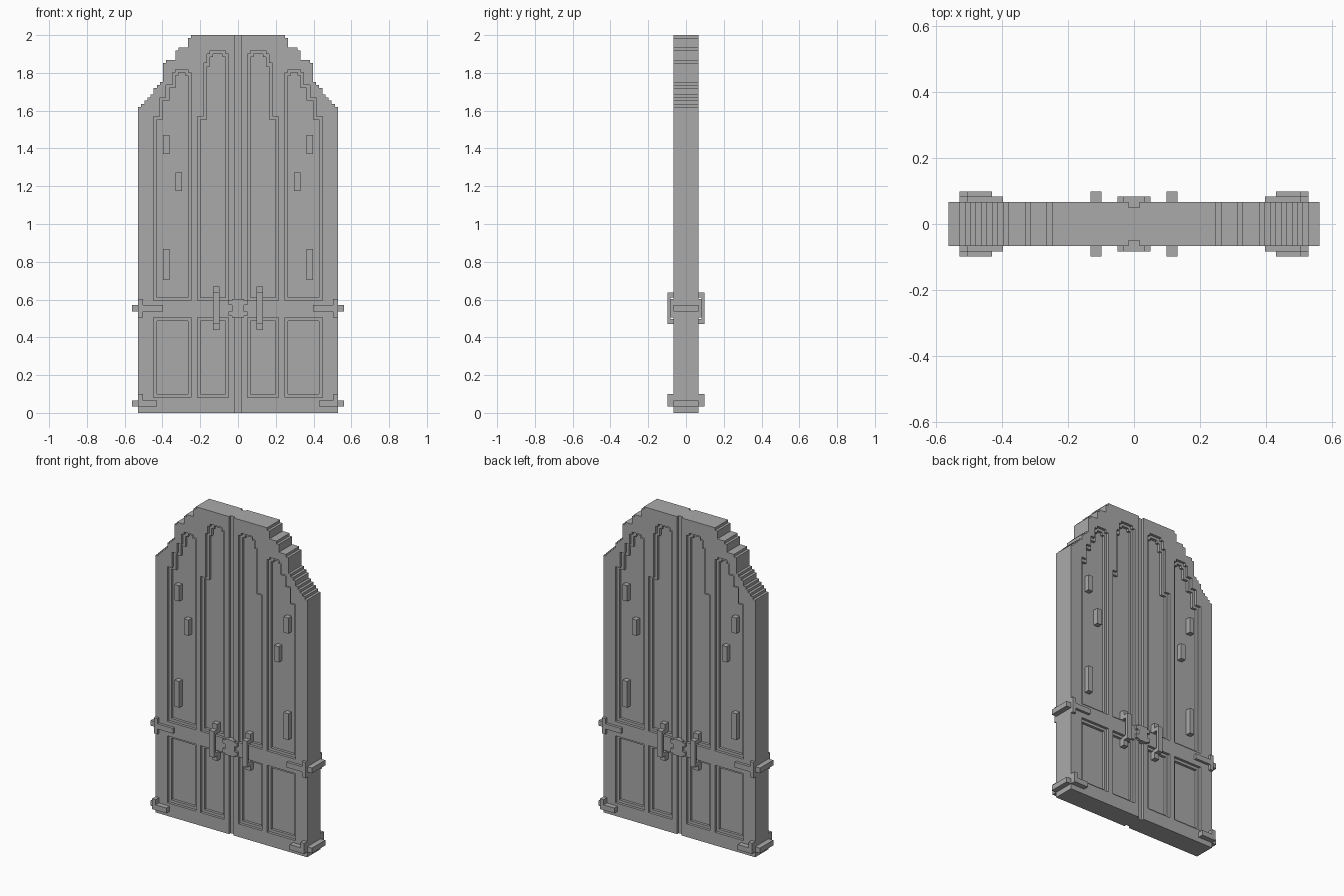
import bpy
import bmesh

U = 2 / 121  # one step of the stepped design

if "Cube" in bpy.data.objects:
    bpy.data.objects.remove(bpy.data.objects["Cube"], do_unlink=True)

stone = bpy.data.materials.new("plain_grey")
stone.use_nodes = True
GREY = (0.4, 0.4, 0.4, 1)
stone.diffuse_color = GREY
stone.node_tree.nodes["Principled BSDF"].inputs["Base Color"].default_value = GREY


def finish(name, bm):
    bmesh.ops.recalc_face_normals(bm, faces=bm.faces)
    bmesh.ops.scale(bm, vec=(U, U, U), verts=bm.verts)
    mesh = bpy.data.meshes.new(name)
    bm.to_mesh(mesh)
    bm.free()
    mesh.materials.append(stone)
    obj = bpy.data.objects.new(name, mesh)
    bpy.context.collection.objects.link(obj)
    return obj


def stepped_outline(bottom, steps, inset=0):
    """Outline of stacked bands, each given as (left, right, top)."""
    right, left, z = [], [], bottom + inset
    for x0, x1, top in steps:
        x0, x1, top = x0 + inset, x1 - inset, top - inset
        right += [(x1, z), (x1, top)]
        left += [(x0, z), (x0, top)]
        z = top
    points = []
    for p in right + left[::-1]:
        if p not in points:
            points.append(p)
    return points


def add_prism(bm, outline, y0, y1):
    face = bm.faces.new([bm.verts.new((x, y0, z)) for x, z in outline])
    new = bmesh.ops.extrude_face_region(bm, geom=[face])["geom"]
    verts = [v for v in new if isinstance(v, bmesh.types.BMVert)]
    bmesh.ops.translate(bm, vec=(0, y1 - y0, 0), verts=verts)


def part(name, boxes, mirror_x=True, mirror_y=True):
    """Boxes (x0, x1, y0, y1, z0, z1) repeated across the chosen axes."""
    bm = bmesh.new()
    for x0, x1, y0, y1, z0, z1 in boxes:
        for sx in ((1, -1) if mirror_x else (1,)):
            for sy in ((1, -1) if mirror_y else (1,)):
                outline = [(sx * x0, z0), (sx * x1, z0), (sx * x1, z1), (sx * x0, z1)]
                add_prism(bm, outline, sy * y0, sy * y1)
    return finish(name, bm)


# Door slab with a stepped arch
arch = [(32, 98), (31, 99), (30, 100), (29, 101), (28, 102), (27, 104), (26, 105),
        (25, 106), (24, 112), (23, 113), (20, 116), (19, 117), (16, 120), (15, 121)]
bm = bmesh.new()
add_prism(bm, stepped_outline(0, [(-w, w, top) for w, top in arch]), -4, 4)
door = finish("door_slab", bm)

# Recessed panels of one leaf: bottom height and stacked bands
panels = [
    (5, [(3, 13, 30.5)]),
    (5, [(15, 27, 30.5)]),
    (36, [(3, 13, 95), (3, 11, 112), (3, 10, 115), (4, 9, 116)]),
    (36, [(15, 27, 95), (15, 25, 101), (15, 23, 105), (15, 21, 109), (16, 20, 110)]),
]


def panel_cutter(name, inset, floor, groove):
    bm = bmesh.new()
    for side in (-1, 1):
        for bottom, steps in panels:
            outline = stepped_outline(bottom, steps, inset)
            for sx in (-1, 1):
                add_prism(bm, [(sx * x, z) for x, z in outline], side * floor, side * 7)
        if groove:
            add_prism(bm, [(-1, -3), (1, -3), (1, 125), (-1, 125)], side * floor, side * 7)
    cutter = finish(name, bm)
    cutter.hide_render = True
    return cutter


# Cut the outer rims and centre groove, then the deeper panel floors
cutters = [panel_cutter("rim_cutter", 0, 3, True),
           panel_cutter("floor_cutter", 1, 2, False)]
for cutter in cutters:
    mod = door.modifiers.new(cutter.name, "BOOLEAN")
    mod.operation = "DIFFERENCE"
    mod.solver = "EXACT"
    mod.object = cutter
bpy.context.view_layer.update()
graph = bpy.context.evaluated_depsgraph_get()
carved = bpy.data.meshes.new_from_object(door.evaluated_get(graph))
door.modifiers.clear()
door.data = carved
for cutter in cutters:
    bpy.data.objects.remove(cutter, do_unlink=True)

# Small raised blocks on the outer panels
part("panel_blocks", [(22, 24, 1.5, 4, 83, 89),
                      (18, 20, 1.5, 4, 71, 77),
                      (22, 24, 1.5, 4, 42.5, 52.5)])

# Pull handles, front and back
part("handles", [(6, 8, 5, 6, 28.5, 38.5),
                 (6, 8, 3, 5, 37, 38.5), (6, 8, 3, 5, 28.5, 30),
                 (6, 8, 1.5, 4, 37, 40.5), (6, 8, 1.5, 4, 26.5, 30)])

# Centre latch plate with four corner tabs
part("latch", [(-2, 2, 2.5, 5, 30.5, 36.5),
               (-3, 3, 3.5, 5, 31.5, 33), (-3, 3, 3.5, 5, 34.5, 36)][:1]
     + [(-3, 3, 3.5, 5, 31, 32.5), (-3, 3, 3.5, 5, 34.5, 36)], mirror_x=False)

# Middle hinges: side bar, strap and upright bracket
part("middle_hinge_bars", [(31.5, 34, -4, 4, 32.5, 34.5)], mirror_y=False)
part("middle_hinge_straps", [(24, 32, 3.5, 5, 32.5, 34.5),
                             (30.5, 32, 3.5, 5, 30.5, 36.5)])

# Lower hinges: side bar, strap and upright stub
part("lower_hinge_bars", [(31.5, 34, -4, 4, 2, 4)], mirror_y=False)
part("lower_hinge_straps", [(26, 32, 3.5, 6, 2, 4),
                            (30.5, 32, 3.5, 6, 4, 6)])
